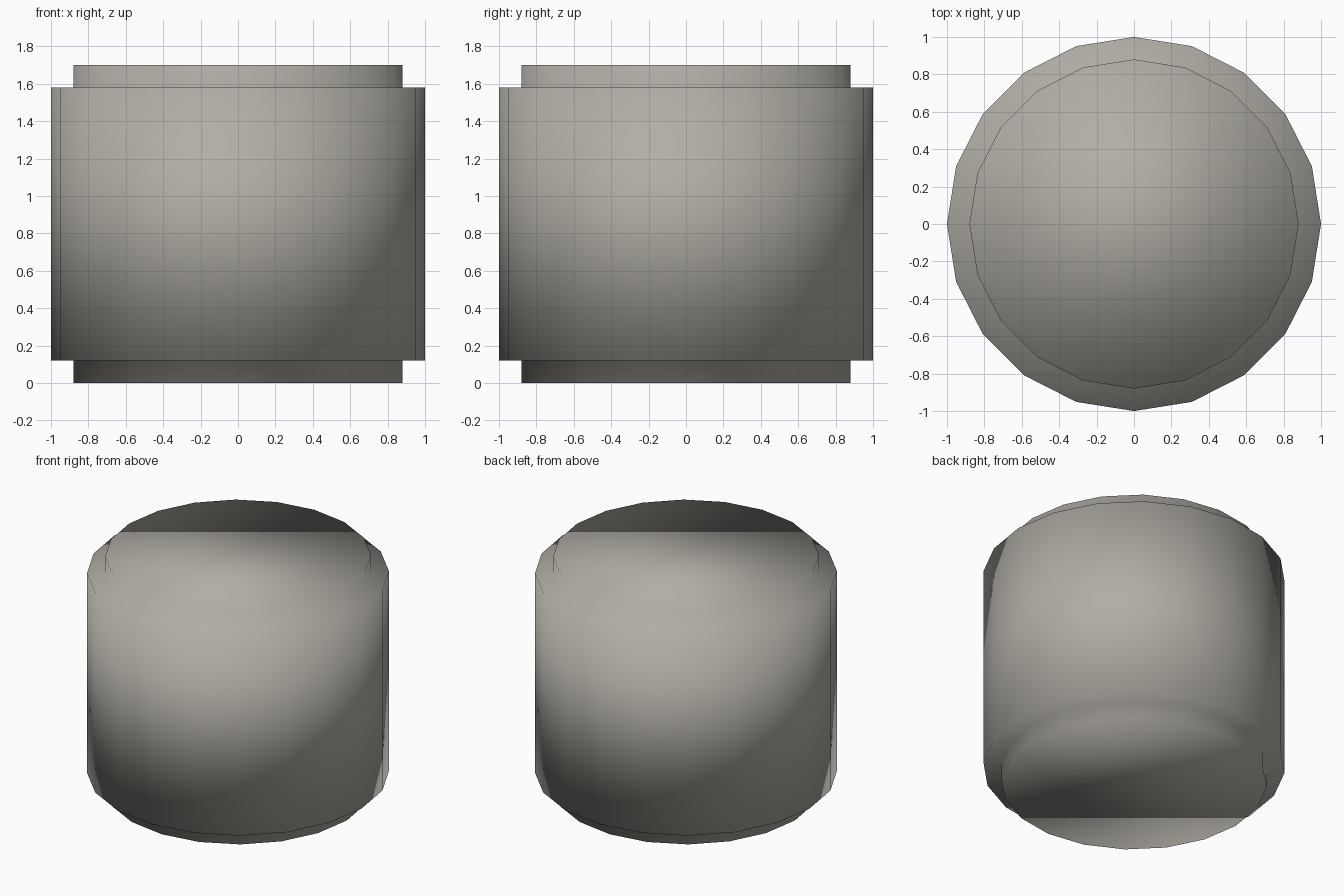
import bpy, bmesh
from math import cos, sin, tau

if "Cube" in bpy.data.objects:
    bpy.data.objects.remove(bpy.data.objects["Cube"])

SIDES = 20
# Stepped drum profile: (radius, height), bottom to top
PROFILE = [(0.88, 0.0), (0.88, 0.12), (1.0, 0.12),
           (1.0, 1.58), (0.88, 1.58), (0.88, 1.70)]

bm = bmesh.new()

# One ring of vertices per profile point
rings = [[bm.verts.new((r * cos(tau * i / SIDES), r * sin(tau * i / SIDES), z))
          for i in range(SIDES)] for r, z in PROFILE]

# Walls and step ledges
for low, high in zip(rings, rings[1:]):
    for i in range(SIDES):
        j = (i + 1) % SIDES
        bm.faces.new((low[i], low[j], high[j], high[i]))

# Flat end caps
bm.faces.new(rings[0][::-1])
bm.faces.new(rings[-1])

# The whole drum is smooth shaded, with no sharp edges
for face in bm.faces:
    face.smooth = True

mesh = bpy.data.meshes.new("stepped_drum")
bm.to_mesh(mesh)
bm.free()

# Warm dark grey
stone = bpy.data.materials.new("warm_grey")
stone.diffuse_color = (0.44, 0.42, 0.38, 1.0)
stone.use_nodes = True
stone.node_tree.nodes["Principled BSDF"].inputs["Base Color"].default_value = stone.diffuse_color
mesh.materials.append(stone)

bpy.context.collection.objects.link(bpy.data.objects.new("stepped_drum", mesh))
